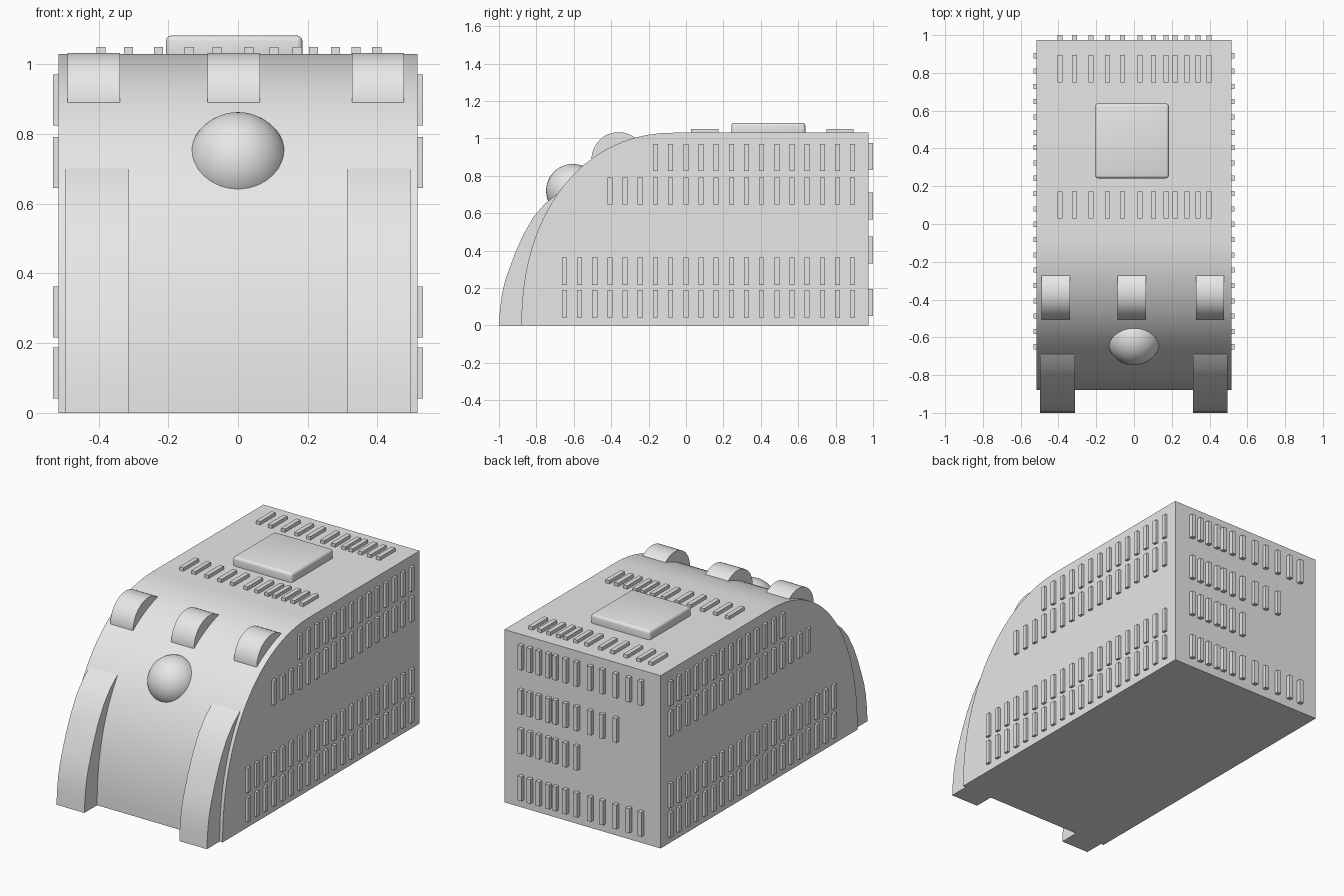
import bpy, bmesh, math
from mathutils import Matrix, Vector

if "Cube" in bpy.data.objects:
    bpy.data.objects.remove(bpy.data.objects["Cube"])

grey = bpy.data.materials.new("light grey")
grey.diffuse_color = (0.8, 0.8, 0.8, 1)
grey.use_nodes = True
grey.node_tree.nodes["Principled BSDF"].inputs["Base Color"].default_value = grey.diffuse_color


def finish(name, bm, angle=35):
    bmesh.ops.recalc_face_normals(bm, faces=bm.faces)
    me = bpy.data.meshes.new(name)
    bm.to_mesh(me)
    bm.free()
    me.materials.append(grey)
    ob = bpy.data.objects.new(name, me)
    bpy.context.collection.objects.link(ob)
    bpy.ops.object.select_all(action='DESELECT')
    ob.select_set(True)
    bpy.context.view_layer.objects.active = ob
    bpy.ops.object.shade_smooth_by_angle(angle=math.radians(angle))
    return ob


def extrude_profile(name, profile, x0, x1):
    """Extrude a (y, z) outline along x."""
    bm = bmesh.new()
    a = [bm.verts.new((x0, y, z)) for y, z in profile]
    b = [bm.verts.new((x1, y, z)) for y, z in profile]
    n = len(profile)
    bm.faces.new(a)
    bm.faces.new(b[::-1])
    for i in range(n):
        bm.faces.new((a[i], b[i], b[(i + 1) % n], a[(i + 1) % n]))
    return finish(name, bm)


def add_box(bm, lo, hi):
    lo, hi = Vector(lo), Vector(hi)
    m = Matrix.Translation((lo + hi) / 2) @ Matrix.Diagonal((*(hi - lo), 1))
    return bmesh.ops.create_cube(bm, size=1, matrix=m)


def arc(cy, a, b, power, t0, t1, n):
    """Superellipse arc starting at the front foot and rising to the roof."""
    pts = []
    for i in range(n + 1):
        t = t0 + (t1 - t0) * i / n
        pts.append((cy - a * max(0, math.cos(t)) ** (2 / power),
                    b * max(0, math.sin(t)) ** (2 / power)))
    return pts


# Body: curved nose, flat roof, square back
nose = arc(-0.06, 0.82, 1.03, 2.15, 0, math.pi / 2, 40)
extrude_profile("body", nose + [(0.975, 1.03), (0.975, 0)], -0.515, 0.515)

# Front fenders: curved strips that fade into the nose
outer = [(-1, 0), (-0.995, 0.08), (-0.985, 0.16), (-0.968, 0.235), (-0.944, 0.305),
         (-0.912, 0.39), (-0.87, 0.485), (-0.815, 0.58), (-0.755, 0.65), (-0.69, 0.702)]
for name, x0, x1 in (("left_fender", -0.497, -0.313), ("right_fender", 0.313, 0.495)):
    extrude_profile(name, outer + [(-0.64, 0.65), (-0.80, 0.4), (-0.86, 0)], x0, x1)

# Roof-edge lamps: short cylinders lying across the nose
for name, x in (("left_lamp", -0.414), ("middle_lamp", -0.012), ("right_lamp", 0.402)):
    bm = bmesh.new()
    m = Matrix.Translation((x, -0.36, 0.888)) @ Matrix.Rotation(math.pi / 2, 4, 'Y')
    bmesh.ops.create_cone(bm, cap_ends=True, segments=48, radius1=0.145,
                          radius2=0.145, depth=0.15, matrix=m)
    finish(name, bm)

# Round dome in the middle of the nose
bm = bmesh.new()
bmesh.ops.create_uvsphere(bm, u_segments=48, v_segments=24, radius=0.143,
                          matrix=Matrix.Translation((0, -0.605, 0.72)))
finish("nose_dome", bm)

# Roof hatch with softened edges
bm = bmesh.new()
add_box(bm, (-0.207, 0.242, 1.0), (0.185, 0.638, 1.083))
bmesh.ops.bevel(bm, geom=bm.edges[:], offset=0.016, segments=3,
                profile=0.5, affect='EDGES')
finish("roof_hatch", bm)

# Side slats: four rows, the upper ones start further back
bm = bmesh.new()
for z, first in ((0.042, 0), (0.217, 0), (0.645, 3), (0.825, 6)):
    for i in range(first, 20):
        y = -0.65 + 0.0811 * i
        for s in (-1, 1):
            xs = sorted((s * 0.50, s * 0.531))
            add_box(bm, (xs[0], y - 0.0135, z), (xs[1], y + 0.0135, z + 0.146))
finish("side_slats", bm)

# Roof and back slats share the same uneven spacing
slat_x = [-0.393, -0.314, -0.228, -0.140, -0.060, 0.031,
          0.103, 0.170, 0.217, 0.280, 0.339, 0.398]
bm = bmesh.new()
for y in (0.028, 0.75):
    for x in slat_x:
        add_box(bm, (x - 0.0132, y, 1.015), (x + 0.0132, y + 0.145, 1.05))
finish("roof_slats", bm)

bm = bmesh.new()
for z, first in ((0.05, 0), (0.33, 5), (0.565, 2), (0.83, 0)):
    for x in slat_x[first:]:
        add_box(bm, (x - 0.0132, 0.96, z), (x + 0.0132, 1.0, z + 0.145))
finish("back_slats", bm)
